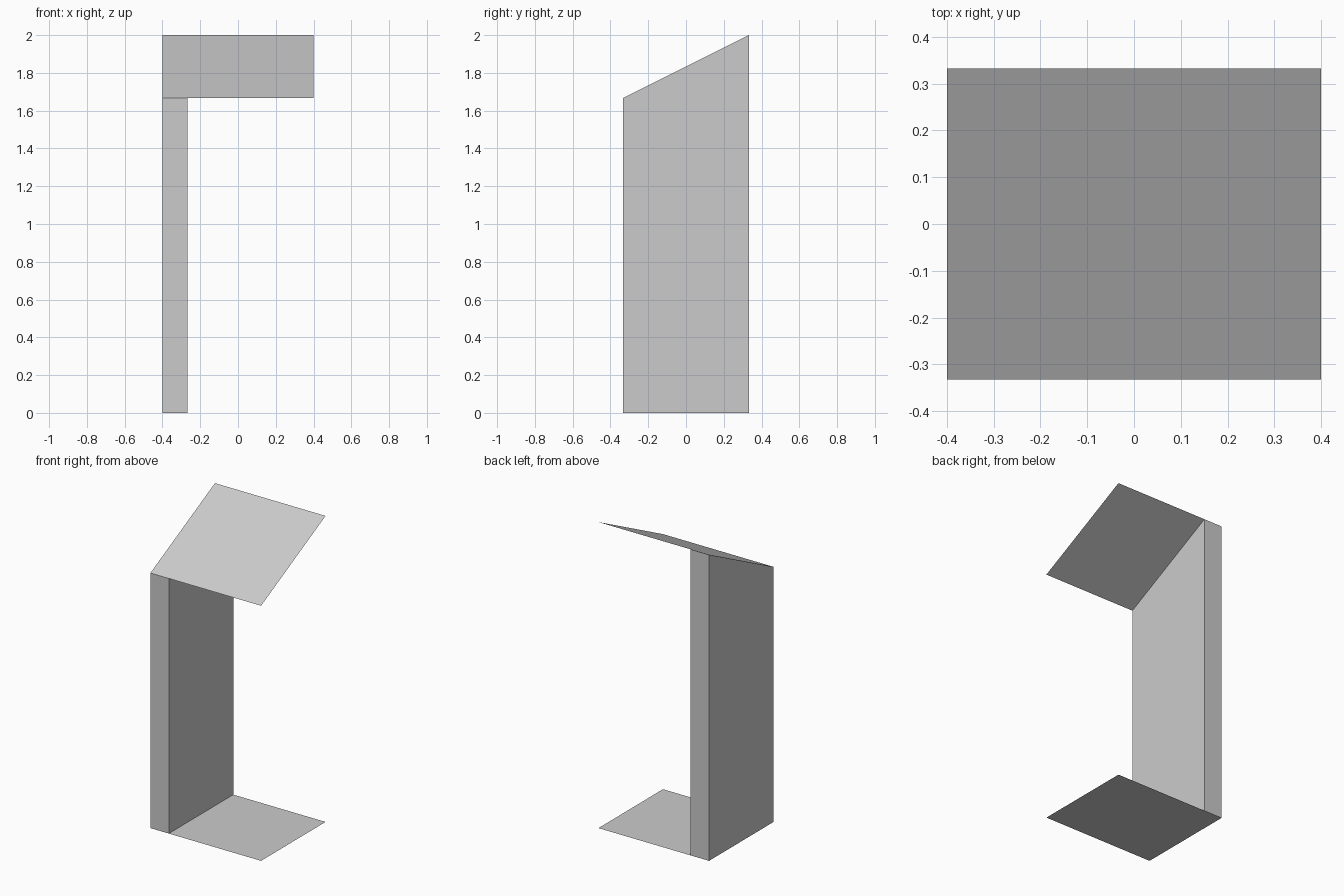
import bpy, bmesh

if "Cube" in bpy.data.objects:
    bpy.data.objects.remove(bpy.data.objects["Cube"])

X0, X1 = -0.4, 0.4      # overall width
XW = -0.267             # inner face of the wall
Y = 0.333               # half depth
Z_FRONT, Z_BACK = 1.667, 2.0


def outline(x0, x1, z_front, z_back):
    """Four corners, counter-clockwise from front left."""
    return [(x0, -Y, z_front), (x1, -Y, z_front), (x1, Y, z_back), (x0, Y, z_back)]


def make(name, build):
    bm = bmesh.new()
    build(bm)
    mesh = bpy.data.meshes.new(name)
    bm.to_mesh(mesh)
    bm.free()
    bpy.context.collection.objects.link(bpy.data.objects.new(name, mesh))


def sheet(z_front, z_back, flip=False):
    def build(bm):
        pts = outline(X0, X1, z_front, z_back)
        bm.faces.new([bm.verts.new(p) for p in (pts[::-1] if flip else pts)])
    return build


def wall(bm):
    low = [bm.verts.new(p) for p in outline(X0, XW, 0, 0)]
    high = [bm.verts.new(p) for p in outline(X0, XW, Z_FRONT, Z_BACK)]
    for i in range(4):
        j = (i + 1) % 4
        bm.faces.new((low[i], low[j], high[j], high[i]))


# Thin floor sheet, facing down
make("floor_panel", sheet(0, 0, flip=True))
# Thin sloping roof sheet, rising to the back
make("roof_panel", sheet(Z_FRONT, Z_BACK))
# Side wall, closed at its ends by the floor and roof sheets
make("side_wall", wall)
